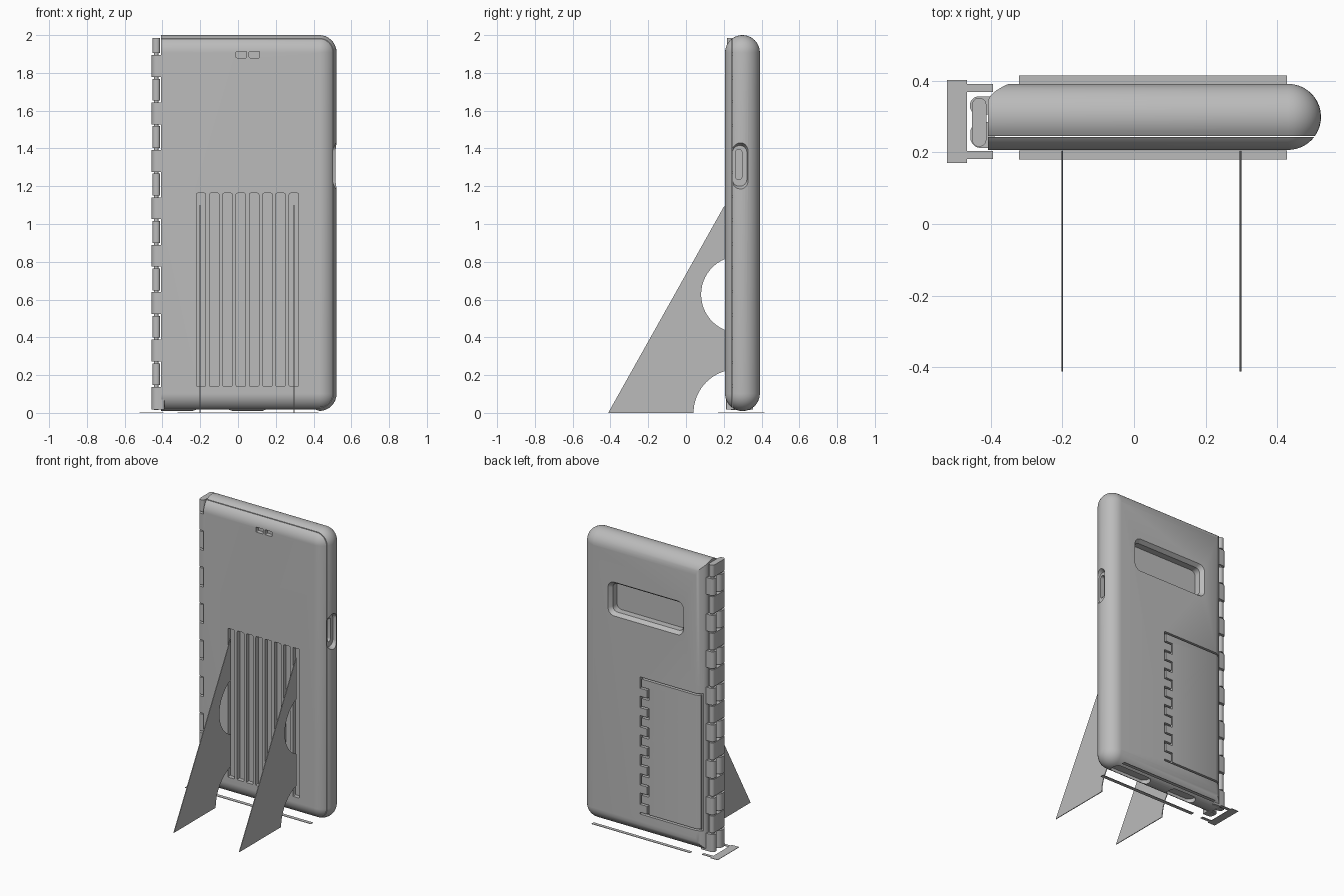
import bpy, bmesh, math
from mathutils import Vector

old = bpy.data.objects.get("Cube")
if old:
    bpy.data.objects.remove(old, do_unlink=True)

grey = bpy.data.materials.new("plain grey")
grey.use_nodes = True
grey.diffuse_color = (0.5, 0.5, 0.5, 1)
grey.node_tree.nodes["Principled BSDF"].inputs["Base Color"].default_value = (0.5, 0.5, 0.5, 1)

# Maps from profile plane (u, v) and sweep distance w to world space
ALONG_X = lambda u, v, w: (w, u, v)
ALONG_Y = lambda u, v, w: (u, w, v)
ALONG_Z = lambda u, v, w: (u, v, w)


def rounded(u0, u1, v0, v1, r_left, r_right=None, n=8):
    """Rounded rectangle with separate radii for the low-u and high-u corners."""
    rr = r_left if r_right is None else r_right
    pts = []
    for cu, cv, r, start in ((u1 - rr, v1 - rr, rr, 0), (u0 + r_left, v1 - r_left, r_left, 1),
                             (u0 + r_left, v0 + r_left, r_left, 2), (u1 - rr, v0 + rr, rr, 3)):
        for i in range(n + 1):
            a = (start + i / n) * math.pi / 2
            pts.append((cu + r * math.cos(a), cv + r * math.sin(a)))
    return pts


def loft(bm, sections, place):
    """Closed solid through (w, points) sections."""
    rings = [[bm.verts.new(place(u, v, w)) for u, v in pts] for w, pts in sections]
    count = len(rings[0])
    for a, b in zip(rings, rings[1:]):
        for i in range(count):
            j = (i + 1) % count
            bm.faces.new((a[i], a[j], b[j], b[i]))
    bm.faces.new(rings[0][::-1])
    bm.faces.new(rings[-1])


def prism(bm, pts, w0, w1, place):
    loft(bm, [(w0, pts), (w1, pts)], place)


def box(bm, x0, x1, y0, y1, z0, z1):
    prism(bm, [(x0, y0), (x1, y0), (x1, y1), (x0, y1)], z0, z1, ALONG_Z)


def finish(name, bm, smooth=False):
    bmesh.ops.remove_doubles(bm, verts=bm.verts, dist=0.00005)
    bmesh.ops.recalc_face_normals(bm, faces=bm.faces)
    mesh = bpy.data.meshes.new(name)
    bm.to_mesh(mesh)
    bm.free()
    mesh.materials.append(grey)
    obj = bpy.data.objects.new(name, mesh)
    bpy.context.collection.objects.link(obj)
    if smooth:
        smooth_shade(obj)
    return obj


def smooth_shade(obj):
    bpy.ops.object.select_all(action='DESELECT')
    obj.select_set(True)
    bpy.context.view_layer.objects.active = obj
    bpy.ops.object.shade_smooth_by_angle(angle=math.radians(30))


def cut(obj, bm):
    cutter = finish("cutter", bm)
    cutter.hide_render = True
    mod = obj.modifiers.new("cut", 'BOOLEAN')
    mod.operation = 'DIFFERENCE'
    mod.solver = 'EXACT'
    mod.use_self = True
    mod.object = cutter
    bpy.context.view_layer.objects.active = obj
    bpy.ops.object.modifier_apply(modifier=mod.name)
    bpy.data.objects.remove(cutter, do_unlink=True)


# Case shell: fully rounded right, top and bottom, straight hinge side
R, YC, LEFT, RIGHT, LOW, HIGH, SEAM = 0.092, 0.299, -0.408, 0.522, 0.01, 2.0, 0.244


def case_section(y):
    d = R - math.sqrt(max(R * R - (y - YC) ** 2, 0))
    t = max(0, (y - 0.34) / 0.051)
    return (y, rounded(LEFT + 0.058 * t * t, RIGHT - d, LOW + d, HIGH - d, 0, max(R - d, 0.001)))


def case_half(name, a0, a1):
    bm = bmesh.new()
    steps = 14
    loft(bm, [case_section(YC + R * math.sin(a0 + (a1 - a0) * i / steps))
              for i in range(steps + 1)], ALONG_Y)
    return finish(name, bm)


seam_angle = math.asin((SEAM - YC) / R)
front_cover = case_half("front_cover", -math.pi / 2, seam_angle - 0.02)
back_shell = case_half("back_shell", seam_angle + 0.03, math.pi / 2)

# Vent slots and two small openings in the front cover
bm = bmesh.new()
for i in range(8):
    x = -0.196 + 0.0703 * i
    prism(bm, rounded(x - 0.025, x + 0.025, 0.14, 1.163, 0.007, n=3), 0.18, 0.236, ALONG_Y)
for x in (0.018, 0.087):
    prism(bm, rounded(x - 0.028, x + 0.028, 1.88, 1.914, 0.005, n=3), 0.18, 0.236, ALONG_Y)
cut(front_cover, bm)

# Camera window with sloping rim
bm = bmesh.new()
loft(bm, [(0.40, rounded(-0.26, 0.325, 1.455, 1.70, 0.05)),
          (0.365, rounded(-0.235, 0.30, 1.48, 1.675, 0.035)),
          (0.32, rounded(-0.235, 0.30, 1.48, 1.675, 0.035))], ALONG_Y)
cut(back_shell, bm)

# Grooves around the back door, with interlocking hinge teeth
bm = bmesh.new()
G, DOOR_LOW, DOOR_HIGH, TEETH = 0.006, 0.16, 1.09, 14


def groove(x0, x1, z0, z1):
    box(bm, x0 - G, x1 + G, 0.365, 0.41, z0 - G, z1 + G)


groove(-0.385, 0.07, DOOR_HIGH, DOOR_HIGH)
groove(-0.385, 0.07, DOOR_LOW, DOOR_LOW)
groove(-0.385, -0.385, DOOR_LOW, DOOR_HIGH)
pitch = (DOOR_HIGH - DOOR_LOW) / TEETH
for i in range(TEETH):
    z = DOOR_LOW + i * pitch
    x = 0.07 if i % 2 else 0.015
    groove(x, x, z, z + pitch)
    if i:
        groove(0.015, 0.07, z, z)
cut(back_shell, bm)

# Side button recess and its inner slot, through both halves
for half in (front_cover, back_shell):
    bm = bmesh.new()
    loft(bm, [(0.535, rounded(0.236, 0.334, 1.178, 1.437, 0.045)),
              (0.495, rounded(0.246, 0.322, 1.20, 1.415, 0.036))], ALONG_X)
    cut(half, bm)
bm = bmesh.new()
prism(bm, rounded(0.262, 0.296, 1.235, 1.395, 0.016), 0.46, 0.51, ALONG_X)
cut(back_shell, bm)

# Bottom openings
bm = bmesh.new()
for x0, x1 in ((-0.24, -0.03), (0.13, 0.43)):
    prism(bm, rounded(x0, x1, 0.26, 0.338, 0.035), -0.02, 0.04, ALONG_Z)
cut(back_shell, bm)
for half in (front_cover, back_shell):
    smooth_shade(half)

# Double hinge: links spanning both pins alternate with paired knuckles
bm = bmesh.new()
edges = [0.012] + [0.142 + 0.1255 * i for i in range(15)] + [1.99]
for i, (z0, z1) in enumerate(zip(edges, edges[1:])):
    z0, z1 = z0 + 0.005, z1 - 0.005
    if i % 2:
        prism(bm, rounded(-0.452, -0.412, 0.216, 0.352, 0.019, n=5), z0, z1, ALONG_Z)
    else:
        prism(bm, rounded(-0.457, -0.39, 0.212, 0.285, 0.03, 0.004, n=5), z0, z1, ALONG_Z)
        prism(bm, rounded(-0.458, -0.36, 0.305, 0.356, 0.024, 0.004, n=5), z0, z1, ALONG_Z)
finish("hinge_knuckles", bm, True)

bm = bmesh.new()
for y in (0.25, 0.33):
    prism(bm, rounded(-0.445, -0.421, y - 0.012, y + 0.012, 0.012, n=4), 0.014, 1.985, ALONG_Z)
finish("hinge_pins", bm, True)


# Thin triangular support fins with two round cut-outs
def arc(cy, cz, r, a0, a1, n=20):
    return [(cy + r * math.cos(math.radians(a0 + (a1 - a0) * i / n)),
             cz + r * math.sin(math.radians(a0 + (a1 - a0) * i / n))) for i in range(n + 1)]


fin = [(-0.412, 0)] + arc(0.27, 0, 0.23, 180, 106.4) + arc(0.283, 0.627, 0.203, 247.4, 112.6)
fin += [(0.205, 1.1)]
for name, x in (("right_support_fin", -0.2), ("left_support_fin", 0.297)):
    bm = bmesh.new()
    prism(bm, fin, x - 0.0025, x + 0.0025, ALONG_X)
    finish(name, bm)

# Flat brim strips on the ground, and the bracket beside the hinge
for name, y0, y1 in (("front_brim", 0.18, 0.205), ("back_brim", 0.391, 0.415)):
    bm = bmesh.new()
    box(bm, -0.321, 0.427, y0, y1, 0, 0.003)
    finish(name, bm)
bm = bmesh.new()
bracket = [(-0.522, 0.17), (-0.466, 0.17), (-0.466, 0.182), (-0.394, 0.182), (-0.394, 0.204),
           (-0.466, 0.204), (-0.466, 0.369), (-0.394, 0.369), (-0.394, 0.391), (-0.466, 0.391),
           (-0.466, 0.402), (-0.522, 0.402)]
prism(bm, bracket, 0, 0.003, ALONG_Z)
finish("hinge_brim", bm)
